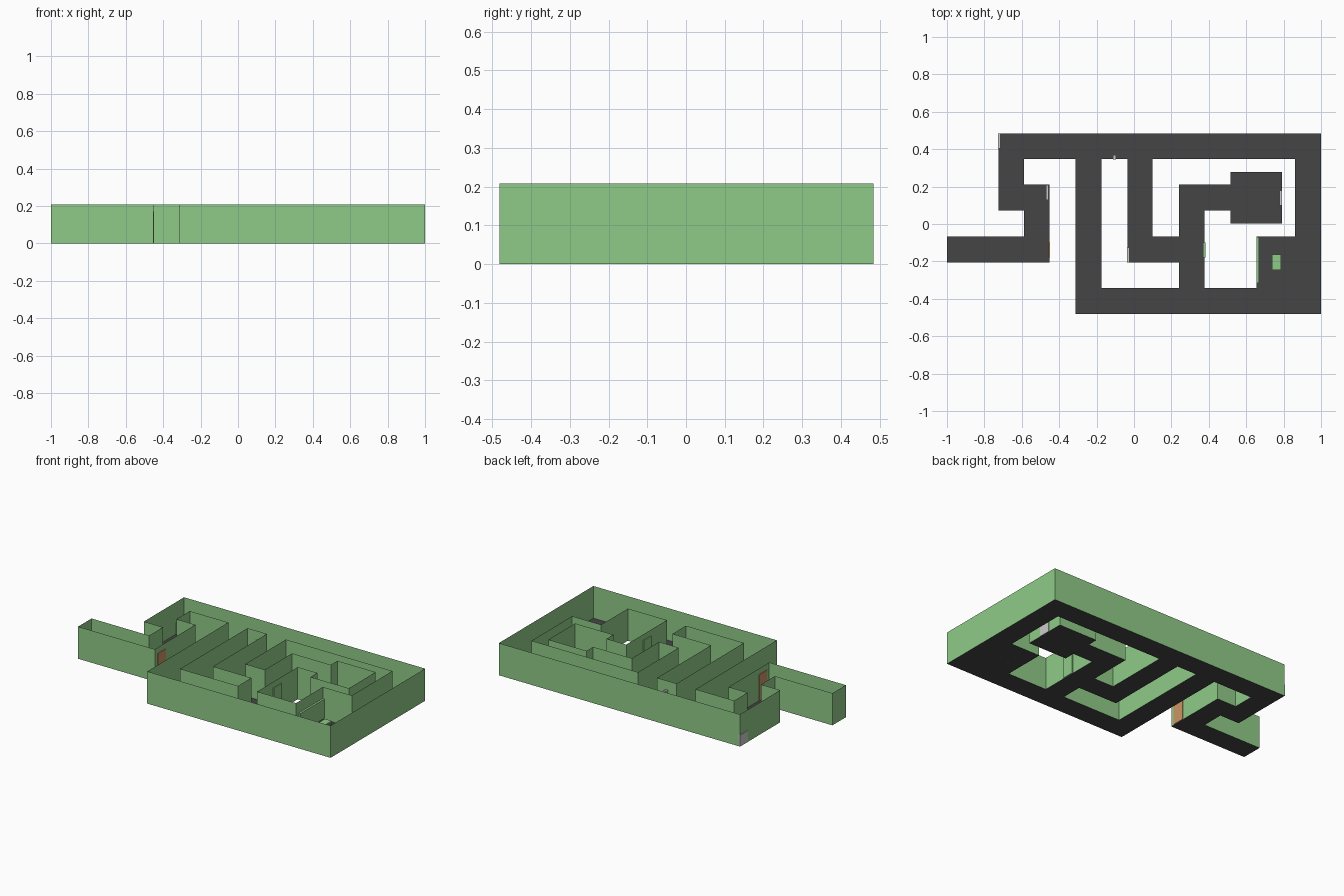
import bpy, bmesh

if "Cube" in bpy.data.objects:
    bpy.data.objects.remove(bpy.data.objects["Cube"])

H = 0.208  # wall height


def material(name, rgb):
    m = bpy.data.materials.new(name)
    m.diffuse_color = (*rgb, 1)
    m.use_nodes = True
    m.node_tree.nodes["Principled BSDF"].inputs["Base Color"].default_value = m.diffuse_color
    return m


GREEN = material("wall_green", (0.28, 0.60, 0.25))
DARK = material("floor_dark", (0.06, 0.06, 0.06))
BROWN = material("door_brown", (0.60, 0.30, 0.13))


def add_mesh(name, bm, mat=None):
    me = bpy.data.meshes.new(name)
    bm.to_mesh(me)
    bm.free()
    ob = bpy.data.objects.new(name, me)
    bpy.context.collection.objects.link(ob)
    if mat:
        me.materials.append(mat)
    return ob


def box(name, x0, x1, y0, y1, z0, z1, mat=None):
    bm = bmesh.new()
    bmesh.ops.create_cube(bm, size=1)
    for v in bm.verts:
        v.co = ((x0 + x1) / 2 + v.co.x * (x1 - x0),
                (y0 + y1) / 2 + v.co.y * (y1 - y0),
                (z0 + z1) / 2 + v.co.z * (z1 - z0))
    return add_mesh(name, bm, mat)


# corridors and rooms: x0, x1, y0, y1
ROOMS = [
    (-0.725, 1.0, 0.347, 0.484),      # back corridor
    (-0.725, -0.588, 0.073, 0.484),   # left zigzag
    (-0.588, -0.452, 0.073, 0.21),
    (-0.588, -0.452, -0.205, 0.21),
    (-1.0, -0.452, -0.205, -0.068),   # entrance corridor
    (-0.312, -0.175, -0.482, 0.347),  # long corridor
    (-0.312, 1.0, -0.482, -0.342),    # front corridor
    (0.862, 1.0, -0.482, 0.484),      # right corridor
    (0.655, 0.862, -0.342, -0.068),   # corner room
    (-0.036, 0.1, -0.205, 0.347),     # inner corridors
    (0.1, 0.24, -0.205, -0.068),
    (0.24, 0.376, -0.342, 0.21),
    (0.376, 0.517, 0.073, 0.21),
    (0.517, 0.79, 0.004, 0.278),      # central room
]

# floor: union of all rooms on a shared grid
xs = sorted({c for r in ROOMS for c in r[:2]})
ys = sorted({c for r in ROOMS for c in r[2:]})
bm = bmesh.new()
verts = {}


def vert(i, j):
    if (i, j) not in verts:
        verts[i, j] = bm.verts.new((xs[i], ys[j], 0))
    return verts[i, j]


for i in range(len(xs) - 1):
    for j in range(len(ys) - 1):
        cx, cy = (xs[i] + xs[i + 1]) / 2, (ys[j] + ys[j + 1]) / 2
        if any(a < cx < b and c < cy < d for a, b, c, d in ROOMS):
            bm.faces.new([vert(i, j), vert(i + 1, j), vert(i + 1, j + 1), vert(i, j + 1)])

# walls: thin sheets raised from the floor outline
wall = bmesh.new()
for e in bm.edges:
    if e.is_boundary:
        p, q = (l.vert.co for l in (e.link_loops[0], e.link_loops[0].link_loop_next))
        wall.faces.new([wall.verts.new(c) for c in
                        ((p.x, p.y, 0), (q.x, q.y, 0), (q.x, q.y, H), (p.x, p.y, H))][::-1])
bmesh.ops.remove_doubles(wall, verts=wall.verts, dist=1e-4)
bmesh.ops.dissolve_limit(wall, angle_limit=0.01, verts=wall.verts, edges=wall.edges)
add_mesh("walls", wall, GREEN)
add_mesh("floor", bm, DARK)

# doors set in the walls
box("entrance_door", -0.456, -0.448, -0.178, -0.098, 0, 0.17, BROWN)
box("inner_door", 0.37, 0.382, -0.178, -0.098, 0, 0.17, GREEN)

# low grey wall blocks
for n, (x, y) in enumerate([(-0.727, 0.404), (-0.47, 0.129), (-0.038, -0.205), (0.778, 0.1)]):
    box(f"wall_block_{n + 1}", x, x + 0.014, y, y + 0.08, 0.001, 0.075)

# wall lamp in the dead end
box("wall_lamp", -0.113, -0.097, 0.345, 0.37, 0.135, 0.15)

# corner room furniture: wall panel and table
box("wall_panel", 0.656, 0.669, -0.315, -0.07, 0.01, 0.135, GREEN)
box("table_top", 0.737, 0.785, -0.247, -0.164, 0.05, 0.06, GREEN)
for n, (x, y) in enumerate([(0.737, -0.247), (0.777, -0.247), (0.737, -0.172), (0.777, -0.172)]):
    box(f"table_leg_{n + 1}", x, x + 0.008, y, y + 0.008, 0, 0.05, GREEN)
